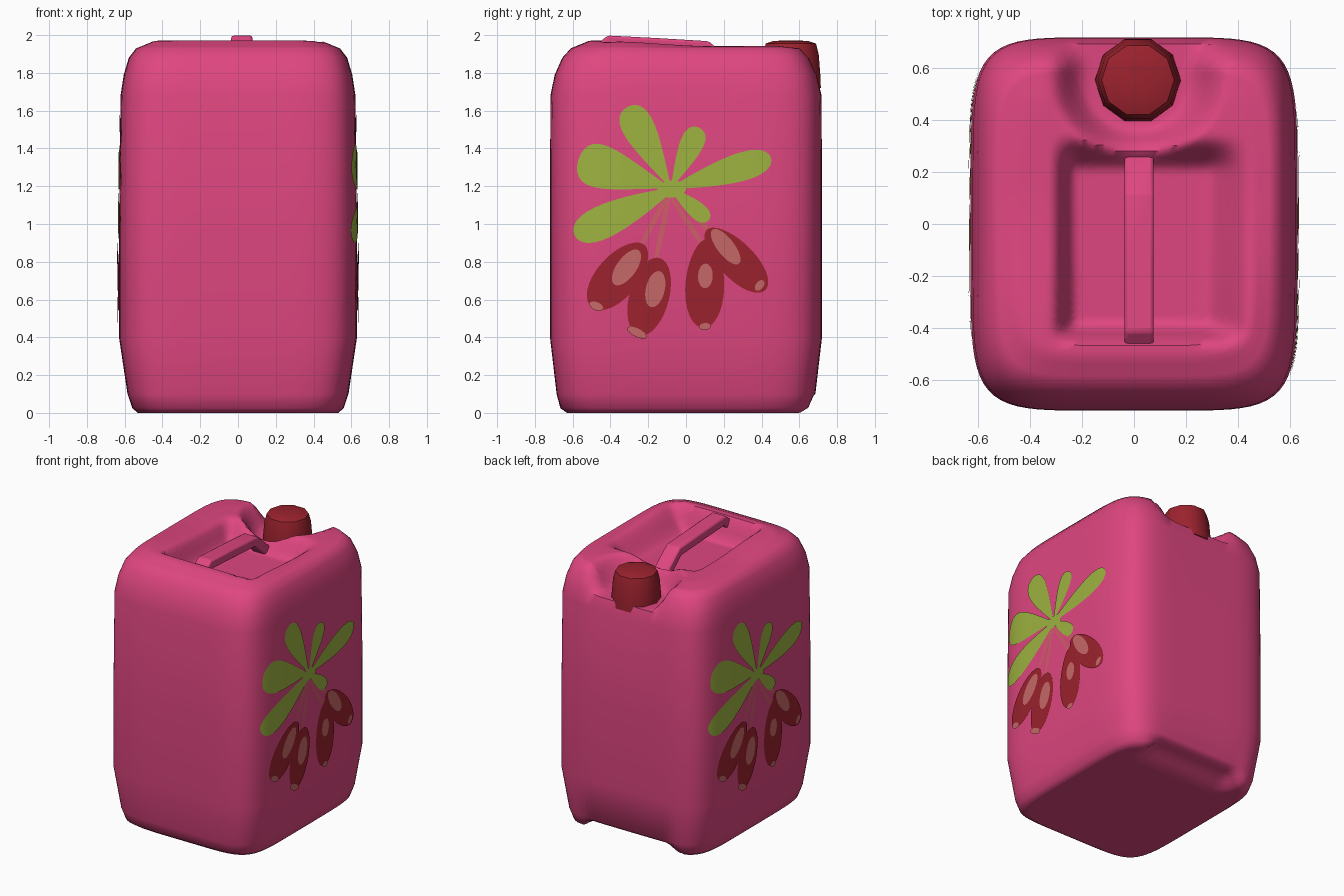
import bpy, bmesh, math
from mathutils import Vector

if "Cube" in bpy.data.objects:
    bpy.data.objects.remove(bpy.data.objects["Cube"])


def material(name, rgb):
    m = bpy.data.materials.new(name)
    m.diffuse_color = (*rgb, 1)
    m.use_nodes = True
    m.node_tree.nodes["Principled BSDF"].inputs["Base Color"].default_value = m.diffuse_color
    return m


PINK = material("pink plastic", (0.74, 0.062, 0.216))
RED = material("dark red", (0.33, 0.016, 0.027))
GREEN = material("leaf green", (0.34, 0.45, 0.052))
BLUSH = material("blush highlight", (0.56, 0.14, 0.135))
STEM = material("stem rose", (0.62, 0.11, 0.14))


def finish(bm, name, mat, angle=40):
    me = bpy.data.meshes.new(name)
    bm.to_mesh(me)
    bm.free()
    ob = bpy.data.objects.new(name, me)
    bpy.context.collection.objects.link(ob)
    me.materials.append(mat)
    bpy.ops.object.select_all(action='DESELECT')
    ob.select_set(True)
    bpy.context.view_layer.objects.active = ob
    bpy.ops.object.shade_smooth_by_angle(angle=math.radians(angle))
    return ob


def step(a, b, v):
    t = min(1, max(0, (v - a) / (b - a)))
    return t * t * (3 - 2 * t)


# Body: superellipse rings (z, half width, half depth)
RINGS = [(0.0, 0.53, 0.63), (0.025, 0.56, 0.665), (0.1, 0.585, 0.685),
         (0.4, 0.63, 0.72), (1.0, 0.63, 0.72), (1.68, 0.622, 0.718),
         (1.79, 0.605, 0.695), (1.88, 0.578, 0.655), (1.93, 0.54, 0.61)]
POWER = 6
CAP_X, CAP_Y = 0.015, 0.555


def size_at(z):
    for (z0, x0, y0), (z1, x1, y1) in zip(RINGS, RINGS[1:]):
        if z <= z1:
            t = (z - z0) / (z1 - z0)
            return x0 + t * (x1 - x0), y0 + t * (y1 - y0)
    return RINGS[-1][1:]


def outline(per_side=30):
    pts = []
    for k in range(4):
        for i in range(per_side):
            u, v = 1.0, -1 + 2 * i / per_side
            for _ in range(k):
                u, v = -v, u
            n = (abs(u) ** POWER + abs(v) ** POWER) ** (1 / POWER)
            pts.append((u / n, v / n))
    return pts


def sculpt(x, y, z):
    if z > 1.7:
        # hand recess around the handle, then the hollow round the cap
        pool = (step(-0.32, -0.22, x) * (1 - step(0.27, 0.46, x))
                * step(-0.47, -0.38, y) * (1 - step(0.2, 0.34, y)))
        dx, dy = (x - CAP_X) / 1.1, min(0, y - CAP_Y)
        hollow = 1 - step(0.18, 0.31, math.hypot(dx, dy))
        z -= max(0, z - 1.80) * pool
        z -= max(0, z - 1.76) * hollow
    elif z < 0.09:
        # finger grip under the back edge
        z += (0.07 - 0.5 * z) * step(0.42, 0.62, y) * (1 - step(0.3, 0.42, abs(x)))
    return z


bm = bmesh.new()
shape = outline()
loft = []
INNER = 26
z0, w0, d0 = RINGS[0]
for i in range(1, INNER):
    loft.append((lambda y: z0, w0 * i / INNER, d0 * i / INNER))
for z, w, d in RINGS:
    loft.append((lambda y, z=z: z, w, d))
zt, wt, dt = RINGS[-1]
for i in range(INNER - 1, 0, -1):
    s = i / INNER
    rise = min(1, (1 - s) * 6)
    loft.append((lambda y, r=rise: zt + r * (0.012 + 0.03 * (1 - step(-0.45, 0.15, y))),
                 wt * s, dt * s))
rows = []
for zf, w, d in loft:
    rows.append([bm.verts.new((u * w, v * d, sculpt(u * w, v * d, zf(v * d))))
                 for u, v in shape])
n = len(shape)
for a, b in zip(rows, rows[1:]):
    for i in range(n):
        j = (i + 1) % n
        bm.faces.new((a[i], a[j], b[j], b[i]))
bm.faces.new(rows[0][::-1])
bm.faces.new(rows[-1])
finish(bm, "canister_body", PINK, 50)

# Handle: flat bar bridging the recess, sloping down towards the cap
path = [(0.30, 1.76), (0.21, 1.85), (0.11, 1.935), (-0.15, 1.95), (-0.41, 1.964), (-0.48, 1.90)]
bm = bmesh.new()
secs = []
for i, (y, z) in enumerate(path):
    p, q = path[max(0, i - 1)], path[min(len(path) - 1, i + 1)]
    t = Vector((q[0] - p[0], q[1] - p[1])).normalized()
    nrm = Vector((t.y, -t.x)) * 0.034
    secs.append([bm.verts.new((0.02 + sx * 0.056, y + sz * nrm.x, z + sz * nrm.y))
                 for sx, sz in ((-1, -1), (1, -1), (1, 1), (-1, 1))])
for a, b in zip(secs, secs[1:]):
    for i in range(4):
        j = (i + 1) % 4
        bm.faces.new((a[i], a[j], b[j], b[i]))
bm.faces.new(secs[0])
bm.faces.new(secs[-1][::-1])
bmesh.ops.recalc_face_normals(bm, faces=bm.faces)
handle = finish(bm, "carry_handle", PINK)
bev = handle.modifiers.new("soft edges", 'BEVEL')
bev.width, bev.segments = 0.012, 2

# Screw cap: ten-sided flared lathe
bm = bmesh.new()
SIDES = 10
rings = []
for r, z in ((0.167, 1.72), (0.165, 1.78), (0.155, 1.90), (0.14, 1.955), (0.10, 1.968), (0.04, 1.972)):
    rings.append([bm.verts.new((CAP_X + r * math.cos(2 * math.pi * i / SIDES),
                                CAP_Y + r * math.sin(2 * math.pi * i / SIDES), z))
                  for i in range(SIDES)])
for a, b in zip(rings, rings[1:]):
    for i in range(SIDES):
        j = (i + 1) % SIDES
        bm.faces.new((a[i], a[j], b[j], b[i]))
bm.faces.new(rings[0][::-1])
bm.faces.new(rings[-1])
finish(bm, "screw_cap", RED, 45)


# Painted fruit sprig: thin plates wrapped on the side surface
def petal(bm, a, b, half, lift, skew, side):
    """Petal from a to b in (y, z); skew 1 = ellipse, above 1 = fuller towards b."""
    N, C = 20, 6
    d = Vector(b) - Vector(a)
    perp = Vector((-d.y, d.x)).normalized()
    grid = []
    for i in range(N + 1):
        u = i / N
        t = (1 - math.cos(math.pi * u)) / 2
        w = half * math.sin(math.pi * u ** skew)
        row = []
        for c in range(C + 1):
            y, z = Vector(a) + d * t + perp * w * (2 * c / C - 1)
            hx, hy = size_at(z)
            x = hx * (1 - min(0.99, abs(y / hy)) ** POWER) ** (1 / POWER) + lift
            row.append(bm.verts.new((side * x, side * y, z)))
        grid.append(row)
    for p, q in zip(grid, grid[1:]):
        for c in range(C):
            bm.faces.new((p[c], q[c], q[c + 1], p[c + 1]))


HUB = (-0.08, 1.19)
LEAVES = [(HUB, (-0.31, 1.62), 0.085, 1.8), (HUB, (-0.57, 1.34), 0.115, 1.9),
          ((-0.06, 1.19), (-0.59, 0.94), 0.088, 1.6), (HUB, (0.07, 1.51), 0.062, 1.8),
          (HUB, (0.45, 1.35), 0.075, 1.6), (HUB, (0.12, 1.02), 0.045, 1.6),
          ((-0.15, 1.18), (0.0, 1.19), 0.045, 1)]
STEMS = [(HUB, (-0.25, 0.86), 0.014, 1), (HUB, (-0.17, 0.76), 0.014, 1),
         ((-0.08, 1.14), (0.11, 0.86), 0.014, 1), ((-0.06, 1.14), (0.17, 0.92), 0.014, 1)]
BERRIES = [((-0.22, 0.89), (-0.50, 0.56), 0.11, 1.05), ((-0.14, 0.82), (-0.25, 0.41), 0.105, 1),
           ((0.11, 0.92), (0.09, 0.45), 0.103, 1.1), ((0.11, 0.97), (0.42, 0.65), 0.095, 1.05)]
SPOTS = [((-0.25, 0.86), (-0.38, 0.68), 0.052, 1), ((-0.14, 0.75), (-0.185, 0.56), 0.05, 1),
         ((0.105, 0.79), (0.10, 0.66), 0.039, 1), ((0.14, 0.97), (0.28, 0.79), 0.045, 1),
         ((-0.51, 0.58), (-0.44, 0.55), 0.022, 1), ((-0.31, 0.45), (-0.21, 0.40), 0.022, 1),
         ((0.07, 0.455), (0.13, 0.46), 0.018, 1), ((0.37, 0.65), (0.41, 0.70), 0.02, 1)]
LAYERS = (("stems", STEMS, STEM, 0.004), ("leaves", LEAVES, GREEN, 0.0055),
          ("berries", BERRIES, RED, 0.007), ("berry_highlights", SPOTS, BLUSH, 0.009))
for side, label in ((1, "right"), (-1, "left")):
    for name, shapes, mat, lift in LAYERS:
        bm = bmesh.new()
        for k, (a, b, half, skew) in enumerate(shapes):
            petal(bm, a, b, half, lift + 0.0002 * k, skew, side)
        bmesh.ops.remove_doubles(bm, verts=bm.verts, dist=0.00005)
        finish(bm, f"{label}_{name}", mat)
